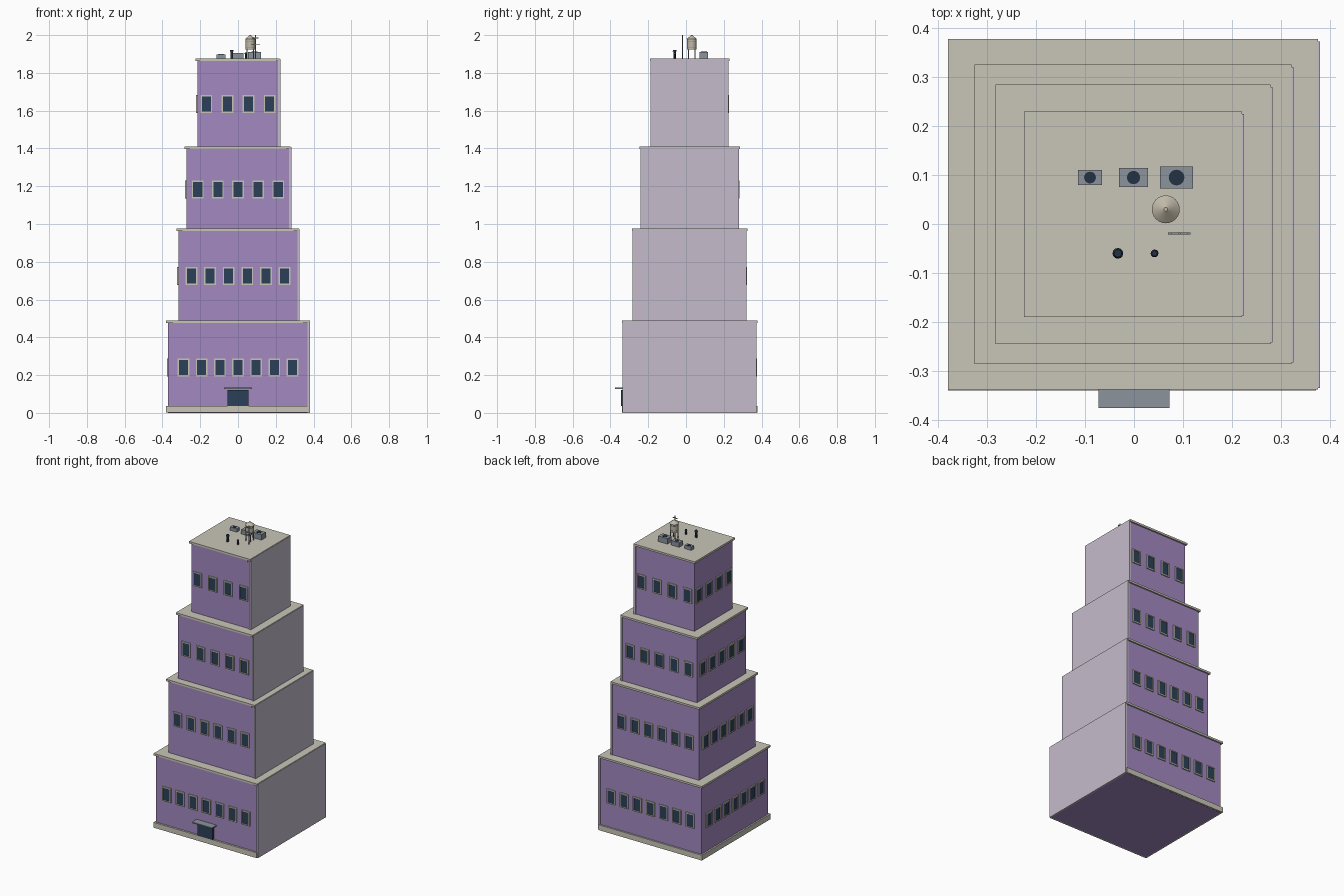
import bpy, bmesh, math
from mathutils import Matrix, Vector

if "Cube" in bpy.data.objects:
    bpy.data.objects.remove(bpy.data.objects["Cube"])


def mat(name, r, g, b):
    m = bpy.data.materials.new(name)
    m.diffuse_color = [(c / 255 / 12.92 if c < 11 else ((c / 255 + 0.055) / 1.055) ** 2.4)
                       for c in (r, g, b)] + [1]
    m.use_nodes = True
    m.node_tree.nodes["Principled BSDF"].inputs["Base Color"].default_value = m.diffuse_color
    return m


PURPLE = mat("purple_wall", 163, 137, 192)
MAUVE = mat("pale_mauve_wall", 197, 188, 203)
STONE = mat("beige_stone", 201, 198, 184)
GLASS = mat("dark_blue_glass", 44, 64, 88)
METAL = mat("grey_metal", 140, 148, 157)
DARK = mat("dark_vent", 36, 50, 66)
TANK = mat("tank_tan", 192, 185, 168)


class Part:
    """Collects boxes and cones into one named object."""
    def __init__(self, name, material):
        self.name, self.material, self.bm = name, material, bmesh.new()

    def box(self, x0, x1, y0, y1, z0, z1, m=Matrix()):
        t = Matrix.Translation(((x0 + x1) / 2, (y0 + y1) / 2, (z0 + z1) / 2))
        s = Matrix.Diagonal((x1 - x0, y1 - y0, z1 - z0, 1))
        bmesh.ops.create_cube(self.bm, size=1, matrix=m @ t @ s)
        return self

    def cone(self, x, y, z0, z1, r0, r1=None, n=24):
        bmesh.ops.create_cone(self.bm, cap_ends=True, segments=n, radius1=r0,
                              radius2=r0 if r1 is None else r1, depth=z1 - z0,
                              matrix=Matrix.Translation((x, y, (z0 + z1) / 2)))
        return self

    def done(self, smooth=False):
        me = bpy.data.meshes.new(self.name)
        self.bm.to_mesh(me)
        self.bm.free()
        me.materials.append(self.material)
        ob = bpy.data.objects.new(self.name, me)
        bpy.context.collection.objects.link(ob)
        if smooth:
            bpy.ops.object.select_all(action='DESELECT')
            ob.select_set(True)
            bpy.context.view_layer.objects.active = ob
            bpy.ops.object.shade_smooth_by_angle(angle=math.radians(30))


CY = 0.02          # tiers share this y centre
IN = 0.01          # cornice overhang
# half width, half depth, bottom, top, window height, windows per side
TIERS = [(0.38, 0.358, 0.0, 0.49, 0.24, 7),
         (0.326, 0.306, 0.49, 0.975, 0.725, 6),
         (0.283, 0.265, 0.975, 1.41, 1.183, 5),
         (0.225, 0.21, 1.41, 1.875, 1.635, 4)]

for i, (hx, hy, z0, z1, zw, n) in enumerate(TIERS, 1):
    # walls, roof slab, blank side wall
    bx, by = hx - IN, hy - IN
    Part(f"tier_{i}_walls", PURPLE).box(-bx, bx, CY - by, CY + by, z0, z1 - 0.005).done()
    Part(f"tier_{i}_roof_cornice", STONE).box(-hx, hx - 0.004, CY - hy, CY + hy,
                                              z1 - 0.013, z1).done()
    Part(f"tier_{i}_blank_side_wall", MAUVE).box(hx - 0.012, hx, CY - hy + 0.003,
                                                 CY + hy - 0.005, z0, z1 - 0.002).done()
    Part(f"tier_{i}_front_band", PURPLE).box(-bx * 0.93, bx * 0.93, CY - by - 0.004,
                                             CY - by + 0.004, z1 - 0.026, z1 - 0.013).done()
    # windows on front, left and back
    frames = Part(f"tier_{i}_window_frames", STONE)
    glass = Part(f"tier_{i}_window_glass", GLASS)
    for angle, out, half in ((0, by, bx), (-90, bx, by), (180, by, bx)):
        for k in range(n):
            u = 0.78 * half * (2 * k / (n - 1) - 1)
            m = (Matrix.Translation((0, CY, zw)) @ Matrix.Rotation(math.radians(angle), 4, 'Z')
                 @ Matrix.Translation((u, -out, 0)))
            for s in (-1, 1):
                a, b = sorted((s * 0.024, s * 0.031))
                frames.box(a, b, -0.007, 0.001, -0.047, 0.047, m)
                a, b = sorted((s * 0.040, s * 0.047))
                frames.box(-0.024, 0.024, -0.007, 0.001, a, b, m)
            glass.box(-0.024, 0.024, -0.004, 0.001, -0.040, 0.040, m)
    frames.done()
    glass.done()

# plinth, door and canopy
Part("plinth", STONE).box(-0.38, 0.372, CY - 0.36, CY + 0.358, 0.001, 0.036).done()
Part("door", GLASS).box(-0.055, 0.055, -0.343, -0.32, 0.036, 0.122).done()
Part("door_canopy", METAL).box(-0.073, 0.073, -0.376, -0.32, 0.127, 0.134).done()

# rooftop cooling units with fans
ROOF = 1.875
units, fans = Part("cooling_units", METAL), Part("cooling_fans", DARK)
for x, y, w, d, h, r in ((-0.09, 0.095, 0.05, 0.03, 0.022, 0.012),
                         (-0.001, 0.095, 0.059, 0.039, 0.029, 0.0135),
                         (0.087, 0.095, 0.067, 0.045, 0.036, 0.016)):
    units.box(x - w / 2, x + w / 2, y - d / 2, y + d / 2, ROOF, ROOF + h)
    fans.cone(x, y, ROOF + h - 0.002, ROOF + h + 0.002, r)
units.done()
fans.done()

# water tank on legs
TX, TY = 0.065, 0.03
legs = Part("tank_legs", METAL)
for sx in (-1, 1):
    for sy in (-1, 1):
        legs.cone(TX + sx * 0.017, TY + sy * 0.017, ROOF, 1.926, 0.003, n=8)
legs.done()
Part("tank_barrel", TANK).cone(TX, TY, 1.924, 1.979, 0.025).done(True)
Part("tank_roof", TANK).cone(TX, TY, 1.979, 1.998, 0.0285, 0.004).cone(
    TX, TY, 1.997, 2.0, 0.004).done(True)
hoops = Part("tank_hoops", METAL)
for z in (1.934, 1.965):
    hoops.cone(TX, TY, z, z + 0.003, 0.026)
hoops.done(True)

# vent pipes with caps
vents = Part("vent_pipes", DARK)
for x, r, h in ((-0.033, 0.011, 0.047), (0.042, 0.008, 0.033)):
    vents.cone(x, -0.06, ROOF, ROOF + h, r * 0.6, n=12)
    vents.cone(x, -0.06, ROOF + h - 0.009, ROOF + h, r, r * 0.7, n=12)
vents.done(True)

# aerial
aerial = Part("aerial", METAL).cone(0.093, -0.019, ROOF, 2.0, 0.0025, n=8)
for z, w in ((1.985, 0.016), (1.952, 0.023)):
    aerial.box(0.093 - w, 0.093 + w, -0.021, -0.017, z - 0.002, z + 0.002)
aerial.done()
